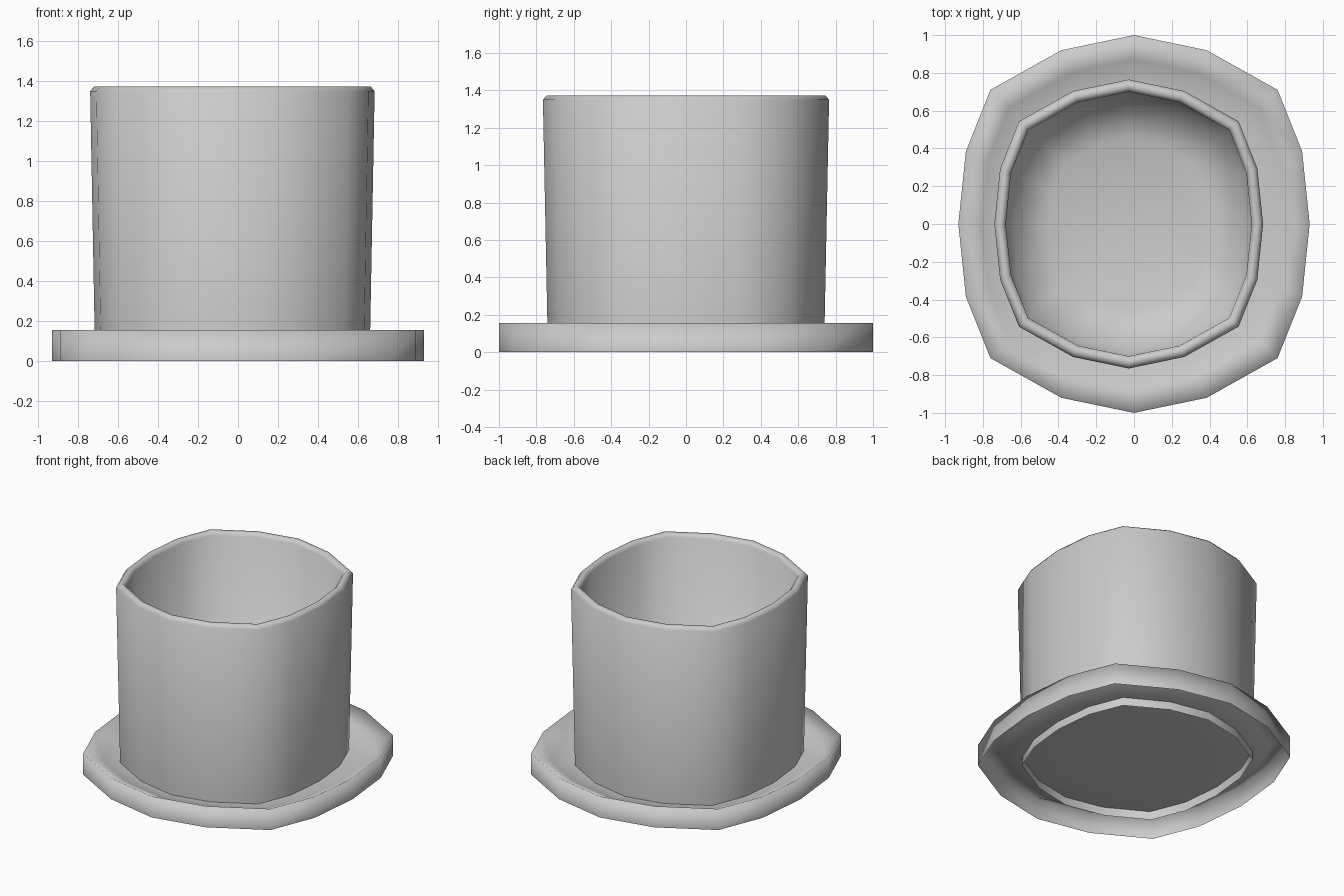
import bpy

cube = bpy.data.objects.get("Cube")
if cube:
    bpy.data.objects.remove(cube)

china = bpy.data.materials.new("light grey china")
china.use_nodes = True
china.diffuse_color = (0.6, 0.6, 0.6, 1)
china.node_tree.nodes["Principled BSDF"].inputs["Base Color"].default_value = (0.6, 0.6, 0.6, 1)

# Sixteen-sided outline: one quarter, mirrored in x and then in y
quarter = [(0.93, 0), (0.89, 0.385), (0.76, 0.71), (0.385, 0.92), (0, 1)]
half = quarter + [(-x, y) for x, y in reversed(quarter[:-1])]
outline = half + [(x, -y) for x, y in reversed(half[1:-1])]


def loft(name, profile, offset):
    """Skin scaled copies of the outline along (scale, height), then cap the last ring."""
    n = len(outline)
    verts = [(x * s, y * s, z) for s, z in profile for x, y in outline]
    faces = []
    for r in range(len(profile) - 1):
        for i in range(n):
            j = (i + 1) % n
            faces.append((r * n + i, r * n + j, (r + 1) * n + j, (r + 1) * n + i))
    faces.append(tuple(range(len(verts) - n, len(verts))))
    mesh = bpy.data.meshes.new(name)
    mesh.from_pydata(verts, [], faces)
    mesh.materials.append(china)
    mesh.shade_smooth()
    obj = bpy.data.objects.new(name, mesh)
    obj.location.x = offset
    bpy.context.collection.objects.link(obj)
    return obj


# Saucer: open underneath, upright edge, shallow dish
loft("saucer", [(1, 0), (1, 0.155), (0.87, 0.09), (0.74, 0.06), (0.5, 0.06)], 0)

# Cup: tapered wall with open foot, chamfered lip, hollow inside
loft("cup", [(0.738, 0), (0.765, 1.35), (0.745, 1.372), (0.72, 1.372),
             (0.70, 1.35), (0.67, 0.2), (0.45, 0.12)], -0.028)
